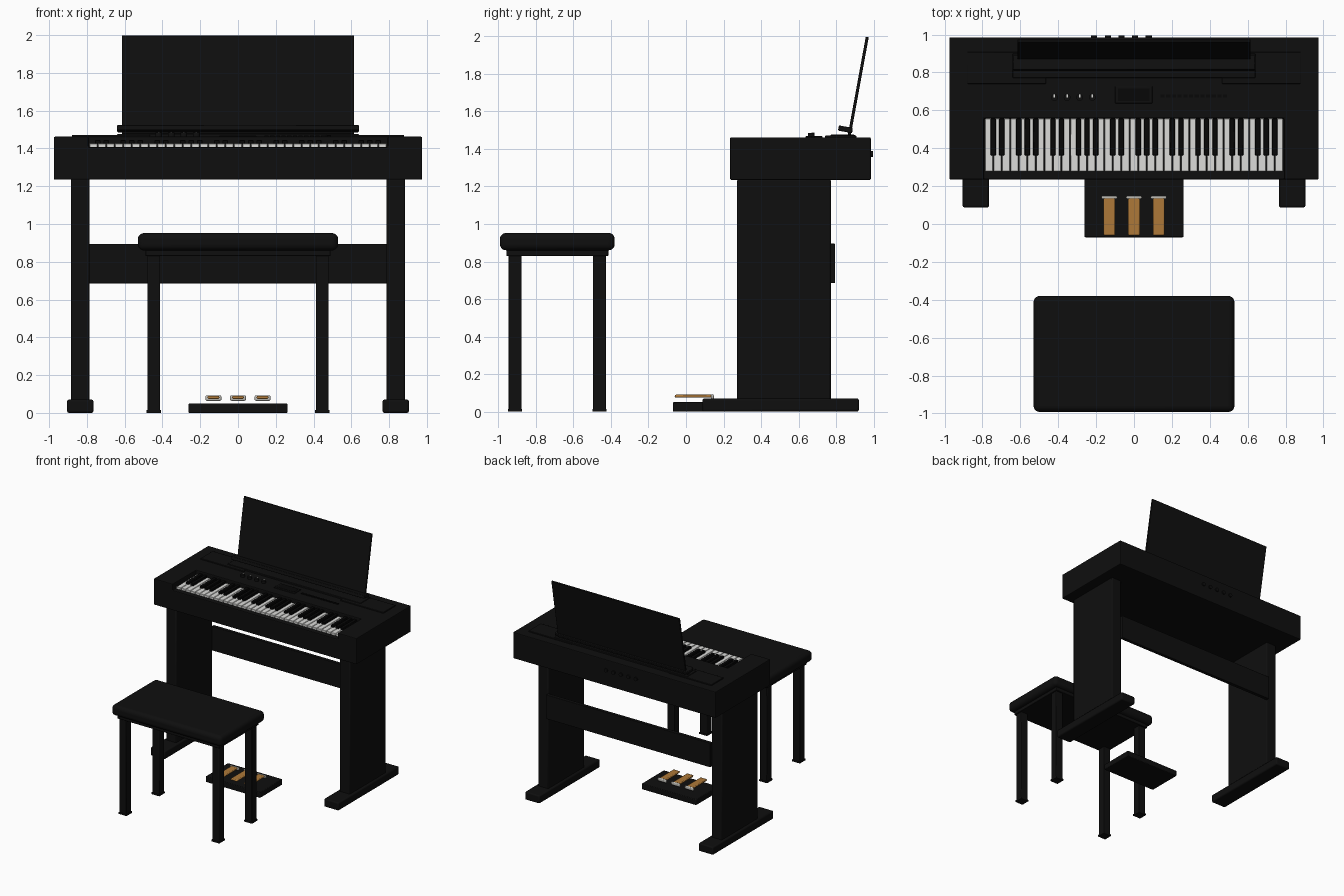
import bpy, bmesh, math
from mathutils import Matrix, Vector

if "Cube" in bpy.data.objects:
    bpy.data.objects.remove(bpy.data.objects["Cube"])


def material(name, r, g, b):
    m = bpy.data.materials.new(name)
    m.diffuse_color = (r, g, b, 1)
    m.use_nodes = True
    m.node_tree.nodes["Principled BSDF"].inputs["Base Color"].default_value = m.diffuse_color
    return m


BLACK = material("satin black", 0.0045, 0.0045, 0.0045)
DARK = material("deep black", 0.002, 0.002, 0.002)
IVORY = material("ivory white", 0.72, 0.72, 0.70)
GOLD = material("brass", 0.42, 0.19, 0.04)
SILVER = material("silver", 0.55, 0.54, 0.50)


def finish(name, bm, mat, bevel=0, seg=2):
    me = bpy.data.meshes.new(name)
    bm.to_mesh(me)
    bm.free()
    me.materials.append(mat)
    ob = bpy.data.objects.new(name, me)
    bpy.context.collection.objects.link(ob)
    if bevel:
        mod = ob.modifiers.new("rounding", 'BEVEL')
        mod.width, mod.segments = bevel, seg
        mod.limit_method = 'ANGLE'
        bpy.ops.object.select_all(action='DESELECT')
        ob.select_set(True)
        bpy.context.view_layer.objects.active = ob
        bpy.ops.object.shade_smooth_by_angle(angle=math.radians(35))
    return ob


def boxes(name, spans, mat, bevel=0, seg=2):
    """One object from boxes given as (x0, x1, y0, y1, z0, z1)."""
    bm = bmesh.new()
    for x0, x1, y0, y1, z0, z1 in spans:
        c = Vector(((x0 + x1) / 2, (y0 + y1) / 2, (z0 + z1) / 2))
        bmesh.ops.create_cube(bm, size=1, matrix=Matrix.Translation(c)
                              @ Matrix.Diagonal((x1 - x0, y1 - y0, z1 - z0, 1)))
    return finish(name, bm, mat, bevel, seg)


def mirrored(spans):
    return spans + [(-s[1], -s[0]) + tuple(s[2:]) for s in spans]


def cylinders(name, centres, radius, depth, mat, axis='Z', n=20):
    bm = bmesh.new()
    rot = Matrix.Rotation(math.pi / 2, 4, 'X') if axis == 'Y' else Matrix()
    for c in centres:
        bmesh.ops.create_cone(bm, cap_ends=True, segments=n, radius1=radius,
                              radius2=radius, depth=depth,
                              matrix=Matrix.Translation(c) @ rot)
    return finish(name, bm, mat)


# Keyboard case with the key well cut from its front
case = boxes("keyboard_case", [(-0.975, 0.975, 0.235, 0.985, 1.235, 1.462)], BLACK)
cutter = boxes("key_well_cutter", [(-0.793, 0.793, 0.1, 0.558, 1.408, 1.6)], BLACK)
cutter.hide_render = True
cutter.hide_viewport = True
cut = case.modifiers.new("key well", 'BOOLEAN')
cut.object = cutter
cut.solver = 'EXACT'
rnd = case.modifiers.new("rounding", 'BEVEL')
rnd.width, rnd.segments, rnd.limit_method = 0.006, 2, 'ANGLE'

# Keys: five octaves
KEYS, X0 = 35, -0.788
STEP = -2 * X0 / KEYS
boxes("white_keys", [(X0 + i * STEP + 0.002, X0 + (i + 1) * STEP - 0.002,
                      0.277, 0.556, 1.402, 1.426) for i in range(KEYS)], IVORY, 0.002, 1)
sharps = [X0 + i * STEP for i in range(1, KEYS) if i % 7 not in (0, 3)]
boxes("black_keys", [(x - 0.014, x + 0.014, 0.362, 0.556, 1.42, 1.445)
                     for x in sharps], DARK, 0.003, 1)

# Control panel: speakers, display, buttons, knobs
boxes("speaker_grilles", mirrored([(0.465, 0.88, 0.74, 0.908, 1.455, 1.471)]), BLACK, 0.004)
boxes("stand_mount", [(-0.64, 0.64, 0.77, 0.9, 1.455, 1.476)], BLACK, 0.004)
boxes("display_frame", [(-0.1, 0.097, 0.637, 0.727, 1.455, 1.468)], BLACK, 0.003)
boxes("display_screen", [(-0.085, 0.082, 0.65, 0.714, 1.46, 1.4695)], DARK)
boxes("panel_buttons", [(0.14 + i * 0.03, 0.162 + i * 0.03, 0.668, 0.684, 1.455, 1.468)
                        for i in range(12)], DARK)
knob_x = [-0.42, -0.353, -0.287, -0.22]
cylinders("panel_knobs", [(x, 0.668, 1.47) for x in knob_x], 0.018, 0.03, BLACK)
boxes("knob_markers", [(x - 0.004, x + 0.004, 0.669, 0.685, 1.48, 1.487)
                       for x in knob_x], IVORY)
cylinders("rear_sockets", [(-0.21 + i * 0.072, 0.985, 1.372) for i in range(5)],
          0.016, 0.022, BLACK, 'Y')

# Music stand, leaning back
TILT = -math.atan2(0.095, 0.52)
panel = boxes("music_stand", [(-0.615, 0.615, -0.008, 0.008, -0.268, 0.262)], BLACK, 0.003)
panel.location = (0, 0.919, 1.739)
panel.rotation_euler.x = TILT
tray = boxes("music_stand_tray", [(-0.64, 0.64, -0.038, 0.038, -0.014, 0.014)], BLACK, 0.005)
tray.location = (0, 0.85, 1.505)
tray.rotation_euler.x = TILT

# Stand: side panels, feet, back rail
boxes("side_legs", mirrored([(0.785, 0.885, 0.272, 0.772, 0.06, 1.24)]), BLACK, 0.01)
boxes("stand_feet", mirrored([(0.765, 0.905, 0.087, 0.922, 0, 0.07)]), BLACK, 0.01)
boxes("back_rail", [(-0.79, 0.79, 0.765, 0.795, 0.685, 0.895)], BLACK, 0.003)

# Pedal unit
boxes("pedal_base", [(-0.262, 0.262, -0.07, 0.235, 0, 0.05)], BLACK, 0.005)
pedal_x = [-0.13, 0, 0.13]
boxes("pedals", [(x - 0.031, x + 0.031, -0.06, 0.142, 0.074, 0.09)
                 for x in pedal_x], GOLD, 0.006)
boxes("pedal_collars", [(x - 0.042, x + 0.042, 0.132, 0.148, 0.064, 0.093)
                        for x in pedal_x], SILVER, 0.007)

# Bench
boxes("bench_seat", [(-0.53, 0.53, -0.992, -0.38, 0.86, 0.952)], BLACK, 0.032, 5)
boxes("bench_apron", [(-0.49, 0.49, -0.958, -0.414, 0.83, 0.87)], BLACK, 0.004)
legs, caps = [], []
for y in (-0.911, -0.461):
    legs.append((0.412, 0.48, y - 0.034, y + 0.034, 0.008, 0.84))
    caps.append((0.408, 0.484, y - 0.038, y + 0.038, 0, 0.014))
boxes("bench_legs", mirrored(legs), BLACK, 0.005)
boxes("bench_leg_caps", mirrored(caps), BLACK)
